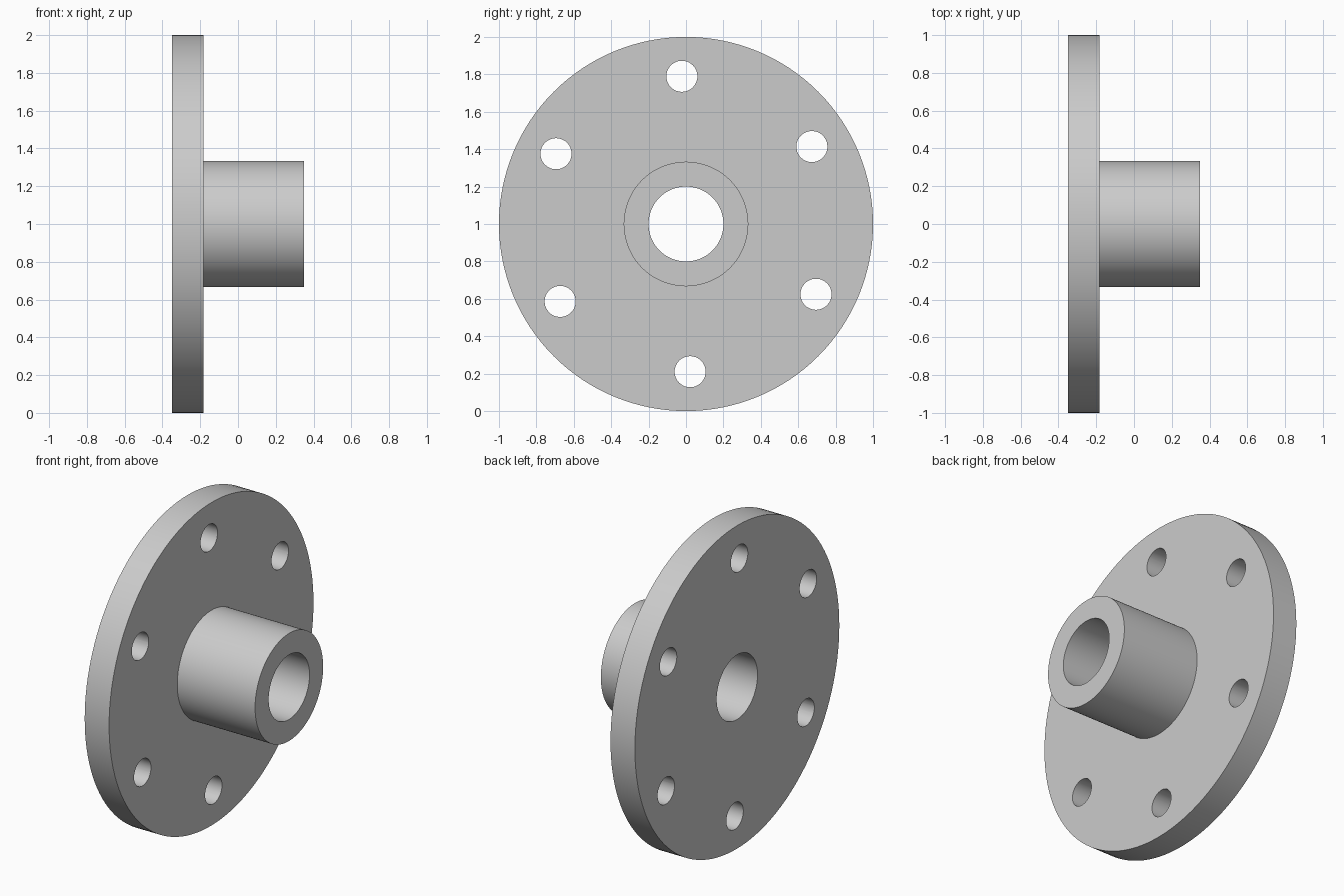
import bpy, bmesh, math
from mathutils import Matrix, Vector

cube = bpy.data.objects.get("Cube")
if cube:
    bpy.data.objects.remove(cube, do_unlink=True)

HALF_LENGTH, FLANGE_FACE = 0.35, -0.183
FLANGE_R, HUB_R, BORE_R = 1.0, 0.333, 0.2
HOLE_R, HOLE_CIRCLE_R, HOLE_COUNT, HOLE_TURN = 0.083, 0.79, 6, math.radians(1.6)
AXIS_HEIGHT = 1.0

grey = bpy.data.materials.new("plain grey")
grey.use_nodes = True
colour = (0.6, 0.6, 0.6, 1)
grey.diffuse_color = colour
grey.node_tree.nodes["Principled BSDF"].inputs["Base Color"].default_value = colour


def make_object(name, bm):
    bmesh.ops.recalc_face_normals(bm, faces=bm.faces)
    mesh = bpy.data.meshes.new(name)
    bm.to_mesh(mesh)
    bm.free()
    mesh.materials.append(grey)
    obj = bpy.data.objects.new(name, mesh)
    obj.location.z = AXIS_HEIGHT
    bpy.context.collection.objects.link(obj)
    return obj


# Flange, hub and bore: one closed profile turned about the x axis
profile = [(-HALF_LENGTH, BORE_R), (-HALF_LENGTH, FLANGE_R), (FLANGE_FACE, FLANGE_R),
           (FLANGE_FACE, HUB_R), (HALF_LENGTH, HUB_R), (HALF_LENGTH, BORE_R)]
bm = bmesh.new()
verts = [bm.verts.new((x, 0, r)) for x, r in profile]
edges = [bm.edges.new((v, verts[i - 1])) for i, v in enumerate(verts)]
bmesh.ops.spin(bm, geom=verts + edges, cent=(0, 0, 0), axis=(1, 0, 0),
               angle=math.tau, steps=128, use_merge=True)
bmesh.ops.remove_doubles(bm, verts=bm.verts, dist=0.0001)
flange = make_object("flanged_hub", bm)

# Bolt holes: a ring of cylinders cut through the flange
bm = bmesh.new()
for i in range(HOLE_COUNT):
    turn = Matrix.Rotation(HOLE_TURN + math.tau * i / HOLE_COUNT, 4, "X")
    place = Matrix.Translation(Vector(((FLANGE_FACE - HALF_LENGTH) / 2, 0, HOLE_CIRCLE_R)))
    bmesh.ops.create_cone(bm, cap_ends=True, segments=48, radius1=HOLE_R, radius2=HOLE_R,
                          depth=0.4, matrix=turn @ place @ Matrix.Rotation(math.pi / 2, 4, "Y"))
cutter = make_object("bolt_hole_cutter", bm)
cutter.hide_render = True

cut = flange.modifiers.new("bolt holes", "BOOLEAN")
cut.operation, cut.solver, cut.object = "DIFFERENCE", "EXACT", cutter

bpy.ops.object.select_all(action="DESELECT")
flange.select_set(True)
bpy.context.view_layer.objects.active = flange
bpy.ops.object.modifier_apply(modifier=cut.name)
bpy.data.objects.remove(cutter, do_unlink=True)

# Smooth round walls with crisp rims
bpy.ops.object.shade_smooth_by_angle(angle=math.radians(30))
